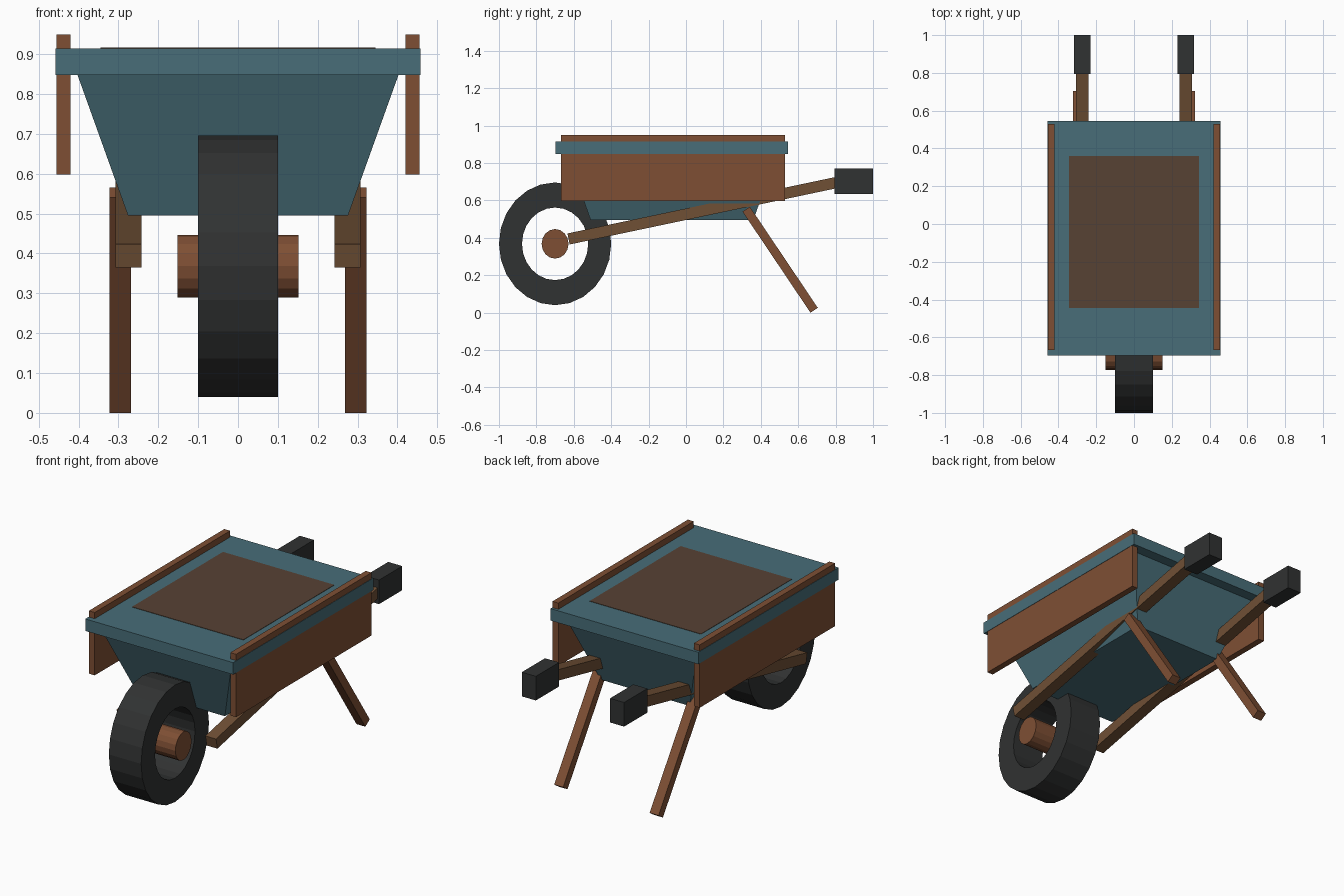
import bpy, bmesh, math
from mathutils import Vector

if "Cube" in bpy.data.objects:
    bpy.data.objects.remove(bpy.data.objects["Cube"])


def material(name, rgb):
    m = bpy.data.materials.new(name)
    m.diffuse_color = (*rgb, 1)
    m.use_nodes = True
    m.node_tree.nodes["Principled BSDF"].inputs["Base Color"].default_value = m.diffuse_color
    return m


TEAL = material("teal_paint", (0.065, 0.155, 0.19))
RED_WOOD = material("red_wood", (0.21, 0.078, 0.034))
WOOD = material("brown_wood", (0.16, 0.08, 0.036))
BLACK = material("black_rubber", (0.03, 0.032, 0.032))
SOIL = material("soil", (0.095, 0.054, 0.034))


def finish(name, bm, mat):
    bmesh.ops.recalc_face_normals(bm, faces=bm.faces)
    me = bpy.data.meshes.new(name)
    bm.to_mesh(me)
    bm.free()
    me.materials.append(mat)
    ob = bpy.data.objects.new(name, me)
    bpy.context.collection.objects.link(ob)
    return ob


def loft(name, loops, mat, closed=False):
    """Skin a list of equal-length loops, capped or joined end to end."""
    bm = bmesh.new()
    rings = [[bm.verts.new(p) for p in loop] for loop in loops]
    n = len(rings[0])
    pairs = list(zip(rings, rings[1:]))
    if closed:
        pairs.append((rings[-1], rings[0]))
    else:
        bm.faces.new(rings[0])
        bm.faces.new(rings[-1])
    for a, b in pairs:
        for i in range(n):
            j = (i + 1) % n
            bm.faces.new((a[i], a[j], b[j], b[i]))
    return finish(name, bm, mat)


def rect(x0, x1, y0, y1, z):
    return [(x0, y0, z), (x1, y0, z), (x1, y1, z), (x0, y1, z)]


def box(name, x, y, z, mat):
    return loft(name, [rect(*x, *y, z[0]), rect(*x, *y, z[1])], mat)


def beam(name, x, start, end, thick, mat):
    """Square-ended bar lying in the yz plane between two (y, z) points."""
    a, b = Vector(start), Vector(end)
    d = (b - a).normalized()
    n = Vector((-d.y, d.x)) * thick / 2
    outline = [a - n, b - n, b + n, a + n]
    return loft(name, [[(k, p.x, p.y) for p in outline] for k in x], mat)


def oval(x, ry, rz, sides):
    return [(x, -0.70 + ry * math.sin(math.tau * i / sides),
             0.368 + rz * math.cos(math.tau * i / sides)) for i in range(sides)]


# Tub, rim and load
loft("tub", [rect(-0.276, 0.276, -0.51, 0.36, 0.495),
             rect(-0.407, 0.407, -0.64, 0.49, 0.86)], TEAL)
box("rim", (-0.458, 0.458), (-0.697, 0.545), (0.848, 0.915), TEAL)
box("soil_load", (-0.345, 0.345), (-0.445, 0.36), (0.87, 0.917), SOIL)

# Wheel: slightly oval ring tyre on a plain hub
loft("tyre", [oval(-0.1, 0.30, 0.328, 24), oval(0.1, 0.30, 0.328, 24),
              oval(0.1, 0.177, 0.194, 24), oval(-0.1, 0.177, 0.194, 24)],
     BLACK, closed=True)
loft("hub", [oval(-0.152, 0.072, 0.079, 16), oval(0.152, 0.072, 0.079, 16)], RED_WOOD)

# Mirrored pairs: side boards, shafts, grips and legs
for side, s in (("left", -1), ("right", 1)):
    box("side_board_" + side, (s * 0.42, s * 0.456), (-0.668, 0.53), (0.598, 0.95), RED_WOOD)
    beam("shaft_" + side, (s * 0.242, s * 0.308), (-0.628, 0.394), (0.83, 0.701), 0.06, WOOD)
    box("grip_" + side, (s * 0.23, s * 0.317), (0.795, 1.0), (0.635, 0.77), BLACK)
    beam("leg_" + side, (s * 0.268, s * 0.323), (0.322, 0.553), (0.685, 0.013), 0.047, RED_WOOD)
